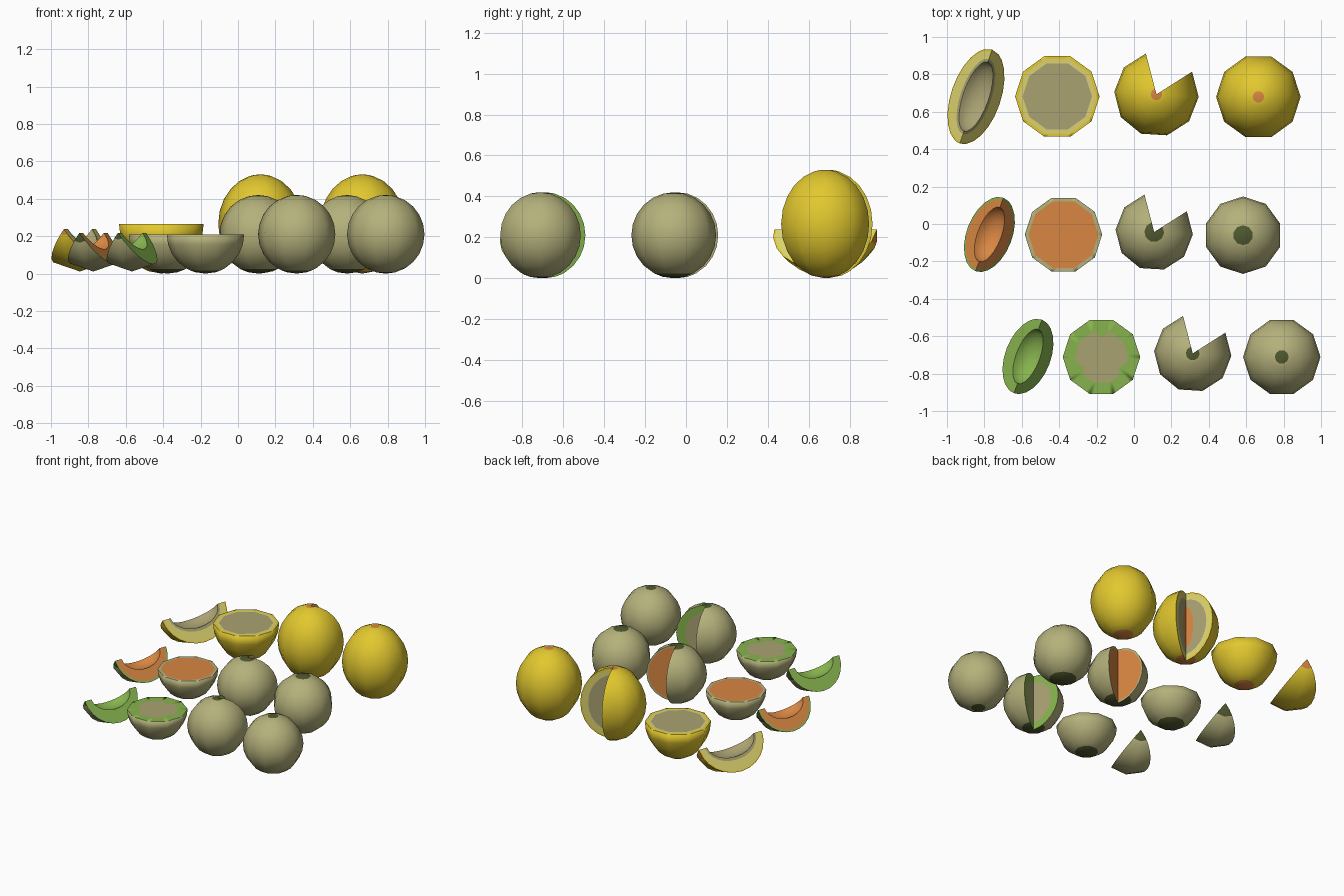
import bpy, bmesh, math
from mathutils import Matrix, Vector

if "Cube" in bpy.data.objects:
    bpy.data.objects.remove(bpy.data.objects["Cube"])

COLOURS = {
    "yellow_rind": (0.76, 0.58, 0.028),
    "tan_rind": (0.46, 0.44, 0.20),
    "dark_green_end": (0.08, 0.10, 0.028),
    "orange_flesh": (0.69, 0.24, 0.055),
    "green_flesh": (0.24, 0.45, 0.075),
    "cream_flesh": (0.72, 0.65, 0.16),
    "seed_tan": (0.40, 0.36, 0.17),
}
NAMES = list(COLOURS)
MATS = []
for n, c in COLOURS.items():
    m = bpy.data.materials.new(n)
    m.diffuse_color = (*c, 1)
    m.use_nodes = True
    m.node_tree.nodes["Principled BSDF"].inputs["Base Color"].default_value = m.diffuse_color
    MATS.append(m)


class Builder:
    """Collects faces, sharing vertices at equal positions."""
    def __init__(self):
        self.bm, self.seen = bmesh.new(), {}

    def face(self, pts, mat):
        vs = []
        for p in pts:
            key = tuple(round(c, 5) + 0.0 for c in p)
            if key not in self.seen:
                self.seen[key] = self.bm.verts.new(key)
            if self.seen[key] not in vs:
                vs.append(self.seen[key])
        if len(vs) > 2:
            f = self.bm.faces.get(vs) or self.bm.faces.new(vs)
            f.material_index = NAMES.index(mat)

    def finish(self, name, matrix):
        me = bpy.data.meshes.new(name)
        self.bm.to_mesh(me)
        self.bm.free()
        for m in MATS:
            me.materials.append(m)
        ob = bpy.data.objects.new(name, me)
        bpy.context.collection.objects.link(ob)
        ob.matrix_world = matrix
        bpy.ops.object.select_all(action='DESELECT')
        ob.select_set(True)
        bpy.context.view_layer.objects.active = ob
        bpy.ops.object.shade_smooth_by_angle(angle=math.radians(50))


def latitudes(k, base, top=90):
    """Ring latitudes, including the edges of the coloured ends."""
    s = math.acos(k["stem"] / k["R"])
    b = -math.acos(base / k["R"])
    lat = [math.radians(-90 + 15 * i) for i in range(13)]
    lat = [t for t in lat if abs(t - s) > 0.06 and abs(t - b) > 0.06] + [s, b]
    return sorted(t for t in lat if t <= math.radians(top) + 1e-6), b, s


def point(k, t, a, sr=1, sz=1):
    r = k["R"] * sr * math.cos(t)
    return (r * math.cos(a), r * math.sin(a), k["H"] * sz * math.sin(t))


def rind(B, k, a0, segs, lat, b, s):
    for i in range(segs):
        a, c = a0 + i * math.pi / 5, a0 + (i + 1) * math.pi / 5
        for t, u in zip(lat, lat[1:]):
            mid = (t + u) / 2
            mat = k["end"] if mid < b or mid > s else k["skin"]
            B.face([point(k, t, a), point(k, t, c), point(k, u, c), point(k, u, a)], mat)


def cut_faces(B, k, a0, a1, lat, bands):
    """Flat coloured bands on both sides of a wedge cut."""
    for (r0, z0, mat), (r1, z1, _) in zip(bands, bands[1:]):
        for a, flip in ((a0, False), (a1, True)):
            for t, u in zip(lat, lat[1:]):
                q = [point(k, t, a, r0, z0), point(k, u, a, r0, z0),
                     point(k, u, a, r1, z1), point(k, t, a, r1, z1)]
                B.face(q[::-1] if flip else q, mat)


def whole(k, x, y, turn=0):
    B = Builder()
    lat, b, s = latitudes(k, k["whole_base"])
    rind(B, k, math.radians(turn), 10, lat, b, s)
    B.finish(k["name"] + "_whole", Matrix.Translation((x, y, k["H"])))


def opened(k, x, y):
    B = Builder()
    lat, b, s = latitudes(k, k["base"])
    a0 = math.radians(104.5)
    rind(B, k, a0, 8, lat, b, s)
    cut_faces(B, k, a0, a0 + 8 * math.pi / 5, lat, k["cut"])
    B.finish(k["name"] + "_with_wedge_removed", Matrix.Translation((x, y, k["H"])))


def half(k, x, y):
    B = Builder()
    lat, b, s = latitudes(k, k["base"], 0)
    rind(B, k, 0, 10, lat, b, s)

    # cut disc: concentric bands that follow the ten-sided rim
    def rim(i, f, lobed):
        a = math.radians(i * 6)
        r = k["R"] * f * math.cos(math.pi / 10) / math.cos(a % (math.pi / 5) - math.pi / 10)
        if lobed:
            r *= 1 - 0.22 * max(0, math.cos(3 * (a - math.pi / 2))) ** 6
        return (r * math.cos(a), r * math.sin(a), 0)
    bands = k["disc"]
    for n, (f, mat) in enumerate(bands):
        g = bands[n + 1][0] if n + 1 < len(bands) else 0
        lf = k["lobed"] and n > 0
        for i in range(60):
            B.face([rim(i, f, lf), rim(i + 1, f, lf),
                    rim(i + 1, g, k["lobed"]), rim(i, g, k["lobed"])], mat)
    B.finish(k["name"] + "_half", Matrix.Translation((x, y, k["H"])))


def slice_(k, x, y, angle):
    B = Builder()
    lat, b, s = latitudes(k, k["base"])
    a0, a1 = -math.pi / 5, math.pi / 5
    rind(B, k, a0, 2, lat, b, s)
    sr, sz = 0.52, 0.74
    cut_faces(B, k, a0, a1, lat, k["slice"] + [(sr, sz, "")])
    # scooped seed hollow
    for i in range(6):
        a, c = a0 + i * math.pi / 15, a0 + (i + 1) * math.pi / 15
        for t, u in zip(lat, lat[1:]):
            B.face([point(k, u, a, sr, sz), point(k, u, c, sr, sz),
                    point(k, t, c, sr, sz), point(k, t, a, sr, sz)], k["hollow"])
    # lay the wedge on its rind
    g = math.radians(angle)
    X, Z = Vector((0, 0, -1)), Vector((-math.cos(g), -math.sin(g), 0))
    M = Matrix((X, Z.cross(X), Z)).transposed().to_4x4()
    B.finish(k["name"] + "_slice", Matrix.Translation((x, y, k["R"] + 0.011)) @ M)


END = (0, 0, "")
YELLOW = dict(
    name="yellow_melon", R=0.226, H=0.265, stem=0.031, base=0.07, whole_base=0.07,
    skin="yellow_rind", end="orange_flesh", lobed=False, hollow="seed_tan",
    cut=[(1, 1, "yellow_rind"), (.95, .95, "cream_flesh"), (.76, .8, "seed_tan"),
         (.27, .6, "orange_flesh"), END],
    disc=[(1, "yellow_rind"), (.93, "cream_flesh"), (.82, "seed_tan")],
    slice=[(1, 1, "yellow_rind"), (.96, .96, "cream_flesh"), (.62, .8, "seed_tan")])
ORANGE = dict(
    name="orange_melon", R=0.207, H=0.21, stem=0.053, base=0.095, whole_base=0.095,
    skin="tan_rind", end="dark_green_end", lobed=False, hollow="orange_flesh",
    cut=[(1, 1, "tan_rind"), (.94, .94, "orange_flesh"), END],
    disc=[(1, "tan_rind"), (.9, "orange_flesh")],
    slice=[(1, 1, "green_flesh"), (.94, .94, "orange_flesh")])
GREEN = dict(
    name="green_melon", R=0.207, H=0.21, stem=0.037, base=0.08, whole_base=0.05,
    skin="tan_rind", end="dark_green_end", lobed=True, hollow="green_flesh",
    cut=[(1, 1, "green_flesh"), (.7, .74, "seed_tan"), END],
    disc=[(1, "green_flesh"), (.69, "seed_tan")],
    slice=[(1, 1, "green_flesh")])

# back row
slice_(YELLOW, -0.845, 0.682, 71)
half(YELLOW, -0.41, 0.682)
opened(YELLOW, 0.12, 0.693)
whole(YELLOW, 0.665, 0.68)
# middle row
slice_(ORANGE, -0.773, -0.056, 69)
half(ORANGE, -0.377, -0.057)
opened(ORANGE, 0.108, -0.043)
whole(ORANGE, 0.583, -0.06, 18)
# front row
slice_(GREEN, -0.567, -0.708, 69)
half(GREEN, -0.174, -0.711)
opened(GREEN, 0.314, -0.692)
whole(GREEN, 0.79, -0.711)
